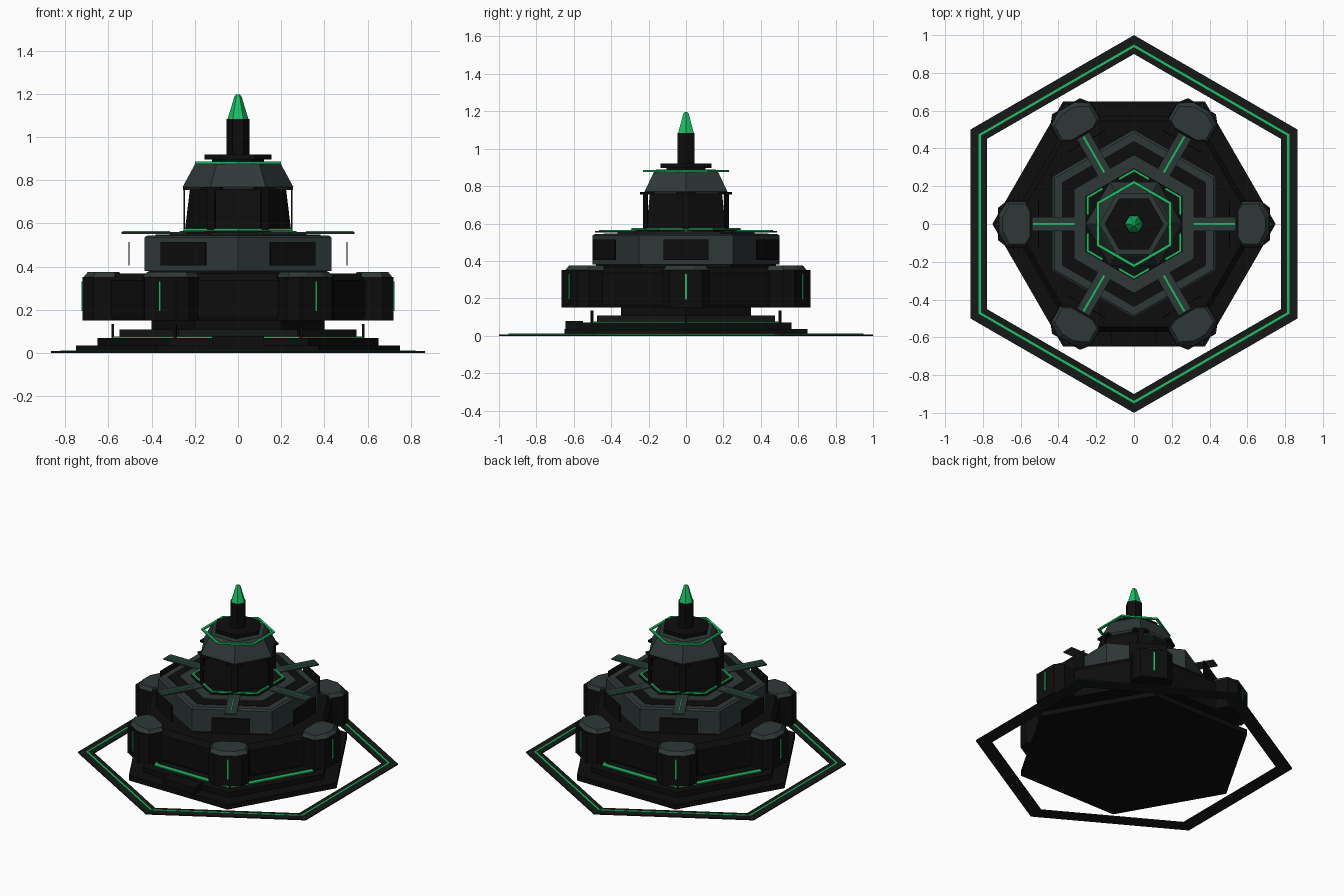
import bpy, bmesh, math
from mathutils import Matrix, Vector

if "Cube" in bpy.data.objects:
    bpy.data.objects.remove(bpy.data.objects["Cube"])


def material(name, rgb):
    m = bpy.data.materials.new(name)
    m.diffuse_color = (*rgb, 1)
    m.use_nodes = True
    m.node_tree.nodes["Principled BSDF"].inputs["Base Color"].default_value = m.diffuse_color
    return m


BLACK = material("black", (0.004, 0.004, 0.004))
DARK = material("charcoal", (0.008, 0.009, 0.009))
GREY = material("slate_grey", (0.028, 0.039, 0.039))
GREEN = material("glow_green", (0.008, 0.54, 0.13))


def finish(name, bm, mat):
    bmesh.ops.recalc_face_normals(bm, faces=bm.faces)
    me = bpy.data.meshes.new(name)
    bm.to_mesh(me)
    bm.free()
    me.materials.append(mat)
    ob = bpy.data.objects.new(name, me)
    bpy.context.collection.objects.link(ob)
    return ob


def hexa(name, mat, profile, turn=0, hollow=False):
    """Six-sided lathe of (radius, z) points; turn=30 puts corners on y."""
    bm = bmesh.new()
    rows = []
    for r, z in profile:
        rows.append([bm.verts.new((r * math.cos(math.radians(60 * i + turn)),
                                   r * math.sin(math.radians(60 * i + turn)), z)) for i in range(6)])
    pairs = list(zip(rows, rows[1:]))
    if hollow:
        pairs.append((rows[-1], rows[0]))
    else:
        bm.faces.new(rows[0])
        bm.faces.new(rows[-1])
    for a, b in pairs:
        for i in range(6):
            j = (i + 1) % 6
            bm.faces.new((a[i], a[j], b[j], b[i]))
    return finish(name, bm, mat)


def band(name, mat, r0, r1, z0, z1, turn=0):
    return hexa(name, mat, [(r0, z0), (r1, z0), (r1, z1), (r0, z1)], turn, True)


def six(bm):
    """Repeat the geometry every 60 degrees."""
    src = bm.verts[:] + bm.edges[:] + bm.faces[:]
    for i in range(1, 6):
        new = bmesh.ops.duplicate(bm, geom=src)["geom"]
        bmesh.ops.rotate(bm, verts=[v for v in new if isinstance(v, bmesh.types.BMVert)],
                         cent=(0, 0, 0), matrix=Matrix.Rotation(math.radians(60 * i), 3, 'Z'))


def box(name, mat, x, y, z, repeat=True):
    bm = bmesh.new()
    bmesh.ops.create_cube(bm, size=1)
    for v in bm.verts:
        v.co = Vector([(a + b) / 2 + c * (b - a) for (a, b), c in zip((x, y, z), v.co)])
    if repeat:
        six(bm)
    return finish(name, bm, mat)


def posts(name, mat, low, high, z0, z1):
    """Six prisms between two mirrored half outlines of (radius, half width)."""
    bm = bmesh.new()
    loops = []
    for half, z in ((low, z0), (high, z1)):
        pts = half + [(x, -y) for x, y in reversed(half)]
        loops.append([bm.verts.new((x, y, z)) for x, y in pts])
    a, b = loops
    bm.faces.new(a)
    bm.faces.new(b)
    for i in range(len(a)):
        j = (i + 1) % len(a)
        bm.faces.new((a[i], a[j], b[j], b[i]))
    six(bm)
    return finish(name, bm, mat)


# Ground ring with its light line
band("perimeter_ring", DARK, 0.90, 1.0, 0.0, 0.008, 30)
band("perimeter_light", GREEN, 0.936, 0.95, 0.004, 0.011, 30)

# Stepped base
hexa("base_slab", BLACK, [(0.75, 0), (0.75, 0.035)])
hexa("base_step", BLACK, [(0.65, 0.035), (0.65, 0.07)])
hexa("upper_base_step", DARK, [(0.55, 0.07), (0.55, 0.108)])
band("base_light", GREEN, 0.55, 0.585, 0.069, 0.076)
box("base_pin", BLACK, (0.574, 0.586), (-0.006, 0.006), (0.07, 0.135))
box("front_step", BLACK, (-0.12, 0.12), (-0.645, -0.55), (0.03, 0.078), False)
hexa("base_neck", BLACK, [(0.40, 0.105), (0.40, 0.16)])

# Main tier with corner bastions
hexa("main_tier", BLACK, [(0.65, 0.15), (0.66, 0.17), (0.66, 0.335), (0.63, 0.368)])
outline = [(0.52, 0.08), (0.57, 0.125), (0.67, 0.125), (0.72, 0.085)]
posts("bastion", BLACK, outline, outline, 0.15, 0.352)
posts("bastion_cap", GREY, [(0.54, 0.08), (0.565, 0.12), (0.67, 0.12), (0.715, 0.05)],
      [(0.55, 0.065), (0.575, 0.105), (0.66, 0.105), (0.695, 0.035)], 0.352, 0.376)
box("bastion_light", GREEN, (0.716, 0.725), (-0.005, 0.005), (0.195, 0.33))

# Second tier, turned half a step, with shield plates standing off its faces
hexa("tier_skirt", BLACK, [(0.48, 0.365), (0.48, 0.382)], 30)
hexa("second_tier", GREY, [(0.50, 0.38), (0.50, 0.535), (0.485, 0.545)], 30)
band("deck_channel", BLACK, 0.367, 0.44, 0.54, 0.548, 30)
band("deck_band", GREY, 0.29, 0.367, 0.54, 0.556, 30)
hexa("tower_plinth", BLACK, [(0.295, 0.54), (0.295, 0.568)], 30)
band("plinth_light", GREEN, 0.276, 0.291, 0.567, 0.577, 30)
box("shield_plate", BLACK, (0.502, 0.508), (-0.12, 0.12), (0.405, 0.515))

# Radial arms
box("radial_arm", GREY, (0.25, 0.54), (-0.038, 0.038), (0.552, 0.561))
box("arm_light", GREEN, (0.315, 0.535), (-0.005, 0.005), (0.559, 0.565))

# Tower and its roof
hexa("tower", BLACK, [(0.245, 0.56), (0.245, 0.575), (0.222, 0.765)])
box("tower_plate", BLACK, (0.245, 0.253), (-0.02, 0.02), (0.57, 0.76))
box("plate_header", BLACK, (0.225, 0.254), (-0.05, 0.05), (0.754, 0.768))
hexa("tower_roof", GREY, [(0.25, 0.758), (0.256, 0.77), (0.20, 0.873), (0.185, 0.888)])
band("roof_light", GREEN, 0.212, 0.23, 0.876, 0.886, 30)
hexa("roof_neck", BLACK, [(0.12, 0.885), (0.12, 0.90)])
hexa("roof_disc", BLACK, [(0.156, 0.897), (0.156, 0.92)])

# Mast and beacon
hexa("mast", BLACK, [(0.053, 0.915), (0.053, 1.085)])
hexa("beacon", GREEN, [(0.048, 1.085), (0.016, 1.19), (0.008, 1.197)])
